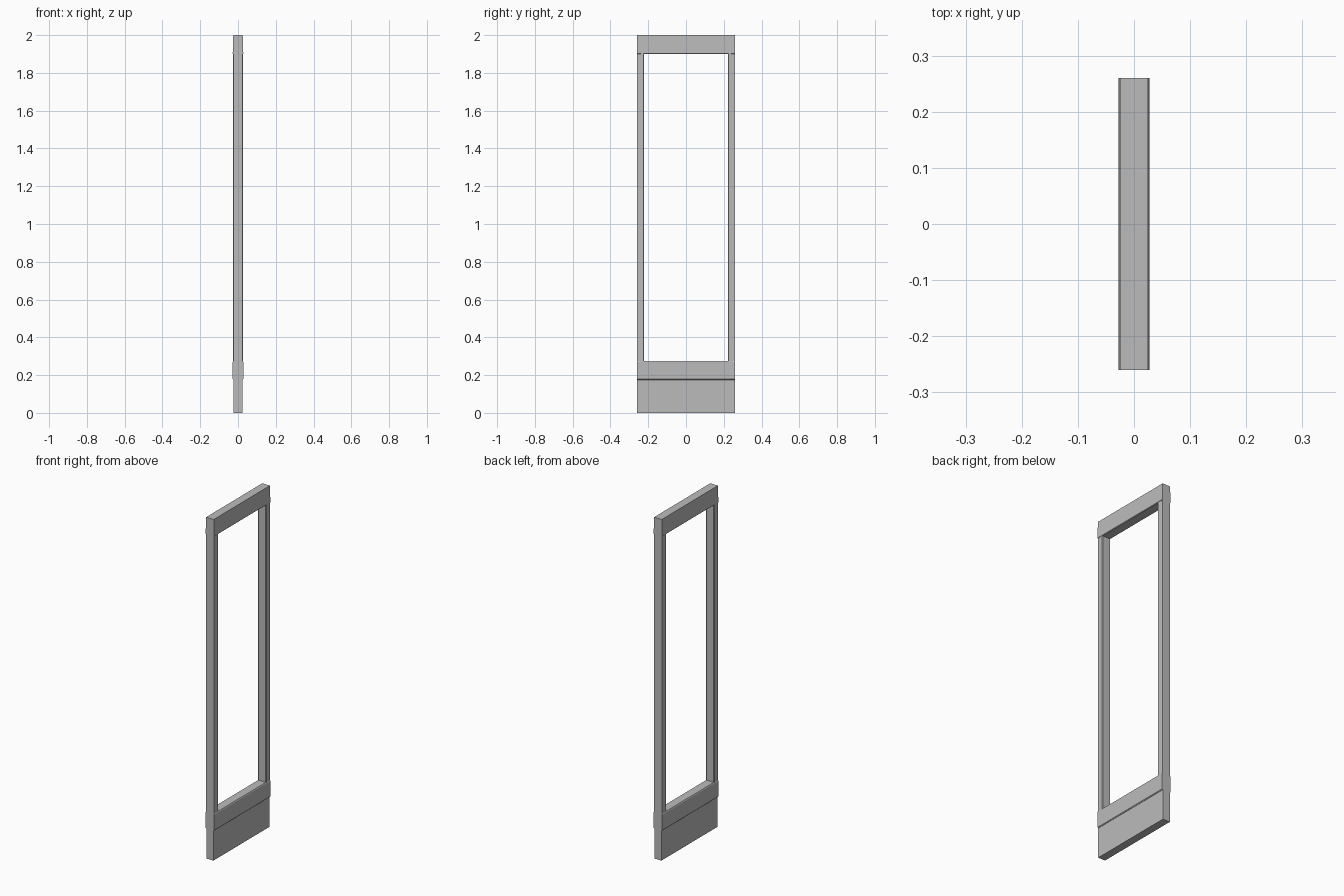
import bpy
import bmesh

cube = bpy.data.objects.get("Cube")
if cube:
    bpy.data.objects.remove(cube, do_unlink=True)

grey = bpy.data.materials.new("light_grey")
grey.use_nodes = True
grey.diffuse_color = (0.5, 0.5, 0.5, 1)
grey.node_tree.nodes["Principled BSDF"].inputs["Base Color"].default_value = (0.5, 0.5, 0.5, 1)

HALF_DEPTH = 0.26
BAND_BOTTOM, BAND_TOP, HEAD_BOTTOM = 0.175, 0.275, 1.9


def extrude(name, outline, direction):
    """Extrude a flat closed outline into a solid part."""
    bm = bmesh.new()
    face = bm.faces.new([bm.verts.new(p) for p in outline])
    new = bmesh.ops.extrude_face_region(bm, geom=[face])["geom"]
    verts = [v for v in new if isinstance(v, bmesh.types.BMVert)]
    bmesh.ops.translate(bm, verts=verts, vec=direction)
    bmesh.ops.recalc_face_normals(bm, faces=bm.faces)
    mesh = bpy.data.meshes.new(name)
    bm.to_mesh(mesh)
    bm.free()
    mesh.materials.append(grey)
    obj = bpy.data.objects.new(name, mesh)
    bpy.context.collection.objects.link(obj)


def rail(name, half_profile):
    """Horizontal part running front to back, mirrored across x."""
    pts = half_profile + [(-x, z) for x, z in reversed(half_profile)]
    extrude(name, [(x, -HALF_DEPTH, z) for x, z in pts], (0, 2 * HALF_DEPTH, 0))


# Foot panel, lower band and head rail
rail("foot_panel", [(0.023, 0), (0.023, BAND_BOTTOM)])
rail("lower_band", [(0.024, BAND_BOTTOM), (0.028, BAND_BOTTOM + 0.004),
                    (0.028, BAND_TOP - 0.005), (0.025, BAND_TOP)])
rail("head_rail", [(0.025, HEAD_BOTTOM), (0.028, HEAD_BOTTOM + 0.003),
                   (0.025, 2)])

# Posts with a chamfered inner edge
for name, side in (("front_post", -1), ("back_post", 1)):
    half = [(0.025, HALF_DEPTH), (0.027, 0.226), (0.024, 0.222)]
    pts = half + [(-x, y) for x, y in reversed(half)]
    extrude(name, [(x, side * y, BAND_TOP - 0.005) for x, y in pts],
            (0, 0, HEAD_BOTTOM - BAND_TOP + 0.01))
